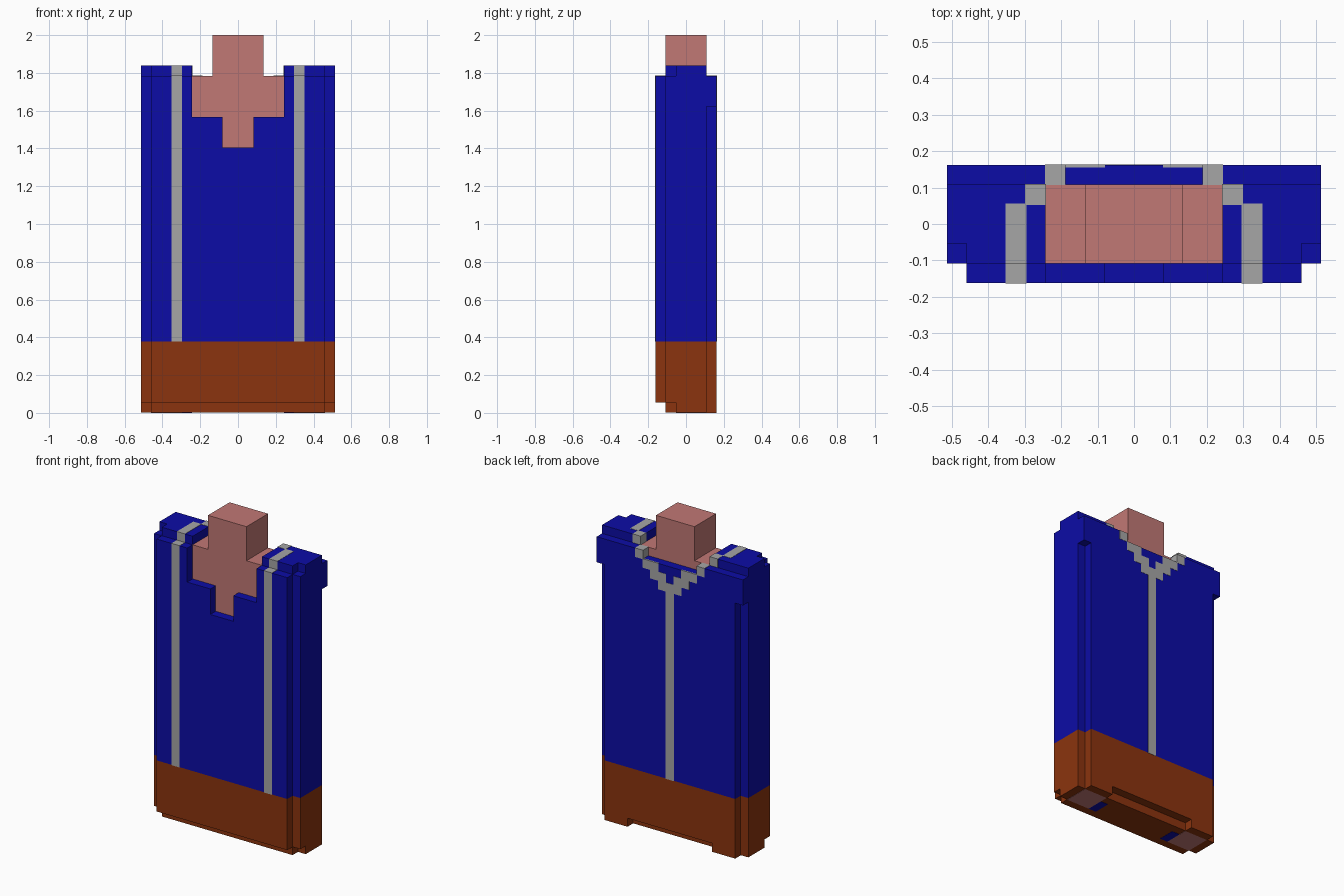
import bpy, bmesh
from mathutils import Vector

cube = bpy.data.objects.get("Cube")
if cube:
    bpy.data.objects.remove(cube, do_unlink=True)

U = 2 / 37          # one block of the modelling grid
E = 0.03            # how far inlaid trim stands proud, in blocks


def material(name, rgb):
    lin = [((c / 255 + 0.055) / 1.055) ** 2.4 if c > 10 else c / 255 / 12.92 for c in rgb]
    m = bpy.data.materials.new(name)
    m.use_nodes = True
    m.diffuse_color = (*lin, 1)
    m.node_tree.nodes["Principled BSDF"].inputs["Base Color"].default_value = (*lin, 1)
    return m


BLUE = material("blue cloth", (12, 12, 166))
BROWN = material("brown hem", (139, 52, 14))
GREY = material("grey trim", (166, 166, 166))
SKIN = material("skin", (193, 120, 117))


def prism(name, mat, outline, lo, hi, axis):
    """Extrude an outline: (x, z) along y, or (x, y) along z."""
    place = (lambda p: Vector((p[0], lo, p[1]))) if axis == 'y' else (lambda p: Vector((p[0], p[1], lo)))
    shift = Vector((0, hi - lo, 0)) if axis == 'y' else Vector((0, 0, hi - lo))
    bm = bmesh.new()
    face = bm.faces.new([bm.verts.new(place(p) * U) for p in outline])
    ext = bmesh.ops.extrude_face_region(bm, geom=[face])
    verts = [v for v in ext["geom"] if isinstance(v, bmesh.types.BMVert)]
    bmesh.ops.translate(bm, verts=verts, vec=shift * U)
    bmesh.ops.recalc_face_normals(bm, faces=bm.faces)
    me = bpy.data.meshes.new(name)
    bm.to_mesh(me)
    bm.free()
    me.materials.append(mat)
    ob = bpy.data.objects.new(name, me)
    bpy.context.collection.objects.link(ob)
    return ob


def box(name, mat, x0, x1, y0, y1, z0, z1, grow=0):
    g = grow
    return prism(name, mat, [(x0 - g, y0 - g), (x1 + g, y0 - g), (x1 + g, y1 + g), (x0 - g, y1 + g)],
                 z0 - g, z1 + g, 'z')


def pair(name, mat, x0, x1, *rest, grow=0):
    box("left_" + name, mat, x0, x1, *rest, grow=grow)
    box("right_" + name, mat, -x1, -x0, *rest, grow=grow)


def mirrored(half):
    """Complete an outline whose +x half is given."""
    return half + [(-x, v) for x, v in reversed(half)]


# Brown hem: front layer, core, back layer with a centre notch, and the sole
box("hem_front", BROWN, -8.5, 8.5, -3, -2, 1, 7)
box("hem_core", BROWN, -9.5, 9.5, -2, 2, 1, 7)
prism("hem_back", BROWN, mirrored([(5.5, 1), (5.5, 0), (8.5, 0), (8.5, 7)]), 2, 3, 'y')
prism("hem_base", BROWN, mirrored([(8.5, -2), (8.5, -1), (9.5, -1), (9.5, 2)]), E, 1, 'z')

# Feet and sleeve ends set flush into the underside
pair("foot", SKIN, 5.5, 8.5, -1, 2, 0, 0.5)
pair("sleeve_end", BLUE, 4.5, 5.5, -1, 1, 0, 0.5)

# Blue robe: core, shoulders, raised shoulder caps
box("robe_core", BLUE, -9.5, 9.5, -2, 2, 7, 26)
pair("shoulder", BLUE, 4.5, 9.5, -2, 2, 26, 33)
cap = [(4.5, -2), (8.5, -2), (8.5, -1), (9.5, -1), (9.5, 2), (4.5, 2)]
prism("left_shoulder_cap", BLUE, cap, 33, 34, 'z')
prism("right_shoulder_cap", BLUE, [(-x, y) for x, y in cap], 33, 34, 'z')

# Front panel with the stepped neck opening
prism("robe_front", BLUE, mirrored([(1.5, 26), (1.5, 29), (4.5, 29), (4.5, 33), (8.5, 33), (8.5, 7)]),
      -3, -2, 'y')
# Back panel, wider across the shoulders and lowered behind the neck
prism("robe_back", BLUE, mirrored([(3.5, 32), (3.5, 33), (9.5, 33), (9.5, 30), (8.5, 30), (8.5, 7)]),
      2, 3, 'y')

# Chest and neck
box("chest", SKIN, -4.5, 4.5, -2, 2, 26, 33)
box("neck", SKIN, -2.5, 2.5, -2, 2, 33, 37)

# Grey trim up the front, over the shoulders and to the nape
pair("front_stripe", GREY, 5.5, 6.5, -3, -2, 7, 33, grow=E)
pair("shoulder_stripe", GREY, 5.5, 6.5, -2, 1, 33, 34, grow=E)
pair("shoulder_step", GREY, 4.5, 5.5, 1, 2, 33, 34, grow=E)
pair("nape_step", GREY, 3.5, 4.5, 2, 3, 32, 33, grow=E)

# Stepped V on the back running into the centre line
for i, (x, z0, z1) in enumerate([(2.5, 31, 32), (1.5, 30, 32), (0.5, 29, 31)]):
    pair(f"back_trim_{i + 1}", GREY, x, x + 1, 2.9, 3, z0, z1, grow=E)
box("back_stripe", GREY, -0.5, 0.5, 2.9, 3, 7, 30, grow=E)
